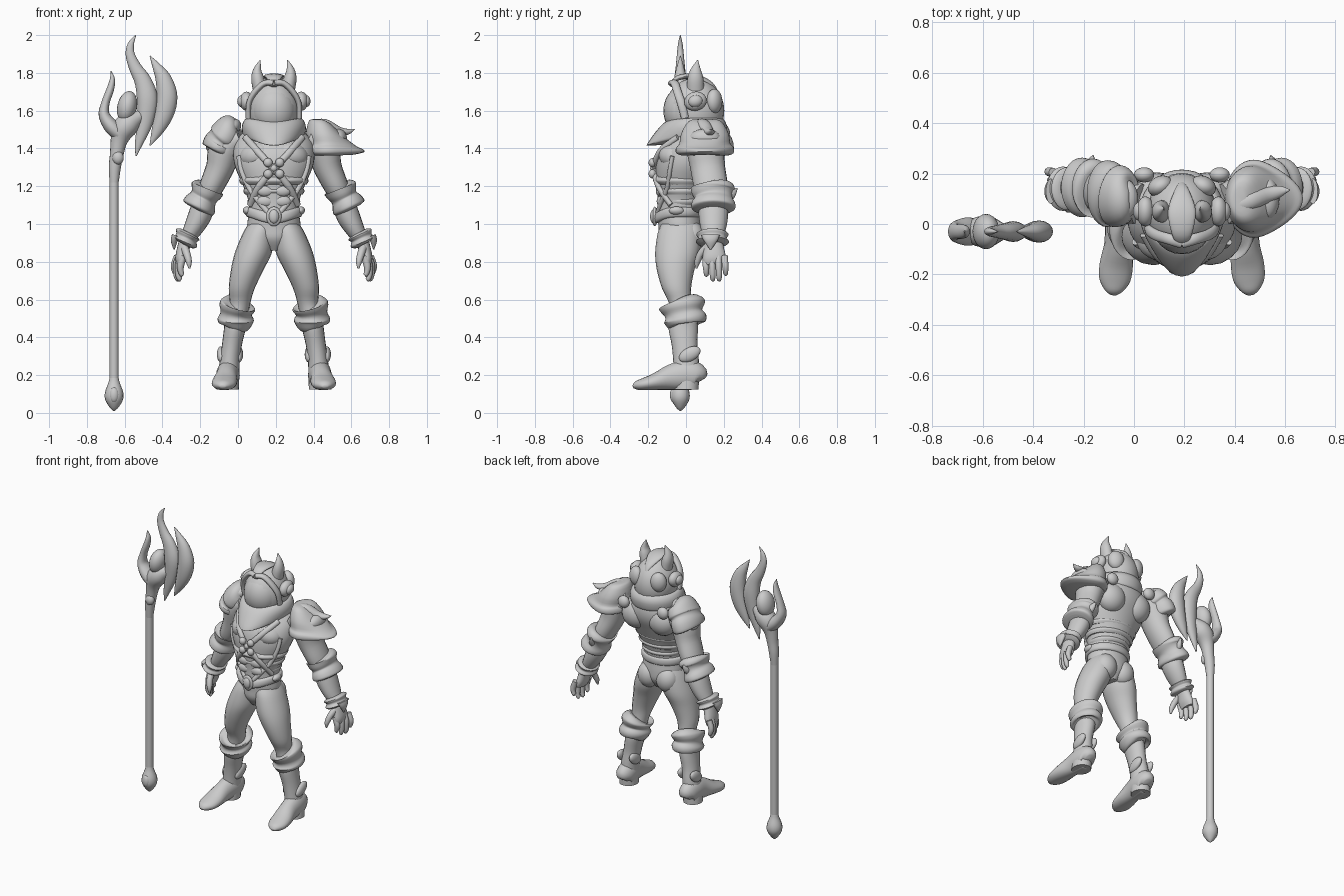
import bpy, bmesh, math
from mathutils import Vector, Euler, Matrix

BODY = 0.19      # x of the figure's centre line
STAFF_Y = -0.03

grey = bpy.data.materials.new("plain grey")
grey.diffuse_color = (0.6, 0.6, 0.6, 1)


def finish(name, bm, x=0.0, mirror=False, angle=50):
    bmesh.ops.recalc_face_normals(bm, faces=bm.faces)
    me = bpy.data.meshes.new(name)
    bm.to_mesh(me)
    bm.free()
    for p in me.polygons:
        p.use_smooth = True
    me.set_sharp_from_angle(angle=math.radians(angle))
    me.materials.append(grey)
    ob = bpy.data.objects.new(name, me)
    ob.location.x = x
    bpy.context.collection.objects.link(ob)
    if mirror:
        m = ob.modifiers.new("mirror", 'MIRROR')
        m.use_mirror_merge = False
    return ob


def skin(name, rings, **kw):
    """Closed surface through rings of points."""
    bm = bmesh.new()
    vs = [[bm.verts.new(p) for p in r] for r in rings]
    n = len(vs[0])
    for a, b in zip(vs, vs[1:]):
        for i in range(n):
            bm.faces.new((a[i], a[(i + 1) % n], b[(i + 1) % n], b[i]))
    bm.faces.new(vs[0])
    bm.faces.new(vs[-1])
    return finish(name, bm, **kw)


def spline(pts, k=4):
    """Smooth curve through tuples of any length."""
    out = []
    for i in range(len(pts) - 1):
        p0, p1, p2, p3 = (pts[max(0, min(len(pts) - 1, i + j))] for j in (-1, 0, 1, 2))
        for s in range(k):
            t = s / k
            out.append([0.5 * (2 * b + (c - a) * t + (2 * a - 5 * b + 4 * c - d) * t * t
                               + (3 * b - a - 3 * c + d) * t ** 3)
                        for a, b, c, d in zip(p0, p1, p2, p3)])
    return out + [list(pts[-1])]


def loft(name, pts, ref=(0, 1, 0), n=20, k=4, floor=0.0, flat=False, **kw):
    """Elliptical sections (x, y, z, a, b) swept along a path; b lies along ref."""
    c = spline(pts, k)
    rings = []
    for i, (x, y, z, a, b) in enumerate(c):
        t = (Vector(c[min(i + 1, len(c) - 1)][:3]) - Vector(c[max(i - 1, 0)][:3])).normalized()
        if flat:
            t = Vector((0, 0, 1))
        v = Vector(ref)
        v = (v - t * v.dot(t)).normalized()
        u = v.cross(t)
        a, b = max(a, .002), max(b, .002)
        ring = []
        for j in range(n):
            w = 2 * math.pi * j / n
            p = Vector((x, y, z)) + u * a * math.cos(w) + v * b * math.sin(w)
            p.z = max(p.z, floor)
            ring.append(p)
        rings.append(ring)
    return skin(name, rings, **kw)


def pointed(name, sections, heading, n=40, **kw):
    """Stacked rings (cx, cy, z, along, across, push, drop) drawn to a point at the heading."""
    h = math.radians(heading)
    f, s = Vector((math.cos(h), math.sin(h), 0)), Vector((-math.sin(h), math.cos(h), 0))
    rings = []
    for cx, cy, z, ra, rb, push, drop in spline(sections, 3):
        ring = []
        for j in range(n):
            w = 2 * math.pi * j / n
            p = max(0, math.cos(w)) ** 3
            ring.append(Vector((cx, cy, z - drop * p)) + f * (ra * math.cos(w) + push * p)
                        + s * rb * math.sin(w))
        rings.append(ring)
    return skin(name, rings, **kw)


def ball(name, c, r, rot=(0, 0, 0), x=BODY, **kw):
    bm = bmesh.new()
    m = (Matrix.Translation(c) @ Euler([math.radians(d) for d in rot]).to_matrix().to_4x4()
         @ Matrix.Diagonal((*r, 1)))
    bmesh.ops.create_uvsphere(bm, u_segments=24, v_segments=14, radius=1, matrix=m)
    return finish(name, bm, x=x, **kw)


B = dict(x=BODY)
M = dict(x=BODY, mirror=True)

# Torso
TORSO = [(0, -.03, .86, .04, .07), (0, -.03, .92, .11, .11), (0, -.03, .98, .14, .115),
         (0, -.035, 1.05, .135, .115), (0, -.03, 1.12, .135, .12), (0, -.02, 1.2, .162, .135),
         (0, 0, 1.3, .205, .16), (0, .025, 1.38, .215, .17), (0, .05, 1.45, .195, .15),
         (0, .07, 1.52, .12, .11), (0, .07, 1.56, .07, .08)]
loft("torso", TORSO, n=40, flat=True, **B)


def front(x, z, side=-1):
    """y of the torso surface at x, z."""
    s = min(spline(TORSO, 8), key=lambda q: abs(q[2] - z))
    return s[1] + side * s[4] * math.sqrt(max(0, 1 - (x / s[3]) ** 2))


ball("chest_muscle", (.085, -.05, 1.365), (.1, .095, .075), (0, 15, 0), **M)
ball("shoulder_blade", (.1, .12, 1.38), (.1, .085, .1), **M)
ball("buttock", (.07, .03, .93), (.075, .07, .085), **M)
for i, z in enumerate((1.12, 1.175, 1.23)):
    ball("belly_muscle", (.045, front(.045, z) + .01, z), (.045, .022, .03), **M)
    r = .14 + .022 * i
    loft("waist_fold", [(0, -.022, z - .02, r - .01, .105 + .015 * i), (0, -.022, z, r, .122 + .015 * i),
                        (0, -.022, z + .02, r - .01, .105 + .015 * i)], n=32, flat=True, **B)

# Crossed chest straps, side straps and clasp
for s in (-1, 1):
    path = [(-.15, 1.46), (-.10, 1.40), (-.05, 1.345), (0, 1.29), (.05, 1.235), (.09, 1.18), (.125, 1.1)]
    loft("chest_strap", [(s * x, front(x, z) - .008, z, .018, .014) for x, z in path], **B)
path = [(.185, 1.36), (.17, 1.28), (.13, 1.19), (.08, 1.12), (.03, 1.06)]
loft("side_strap", [(x, front(x, z) - .003, z, .014, .012) for x, z in path], **M)
for dz in (-.03, .03):
    ball("clasp_bead", (.031, -.178, 1.295 + dz), (.024, .02, .024), **M)
ball("clasp_centre", (0, -.17, 1.295), (.02, .02, .02), **B)

# Belt and buckle
pointed("belt", [(0, -.035, 1.035, .11, .13, 0, .03), (0, -.035, 1.04, .123, .145, .005, .035),
                 (0, -.035, 1.06, .128, .152, .008, .035), (0, -.035, 1.085, .123, .146, .005, .03),
                 (0, -.035, 1.09, .1, .12, 0, .02)], -90, **B)
ball("belt_tip", (.14, -.05, 1.07), (.025, .04, .022), (0, -30, 0), **M)
ball("buckle_rim", (0, -.165, 1.04), (.04, .014, .052), **B)
ball("buckle_gem", (0, -.172, 1.04), (.027, .018, .037), **B)

# Legs, feet and boot cuffs
loft("leg", [(.06, -.03, 1.0, .075, .1), (.08, -.035, .95, .085, .115), (.108, -.045, .85, .098, .118),
             (.14, -.055, .76, .087, .1), (.17, -.05, .66, .069, .077), (.18, -.03, .58, .055, .06),
             (.2, -.015, .5, .06, .07), (.206, -.015, .45, .058, .078), (.222, -.008, .36, .053, .068),
             (.233, 0, .28, .053, .068), (.24, .002, .2, .057, .068), (.245, 0, .125, .06, .066)],
     flat=True, **M)
loft("foot", [(.24, .078, .17, .03, .03), (.24, .06, .19, .07, .055), (.243, 0, .2, .08, .062),
              (.25, -.08, .187, .068, .058), (.26, -.16, .165, .046, .066), (.266, -.22, .152, .034, .062),
              (.27, -.26, .145, .024, .04), (.272, -.28, .138, .008, .015)],
     ref=(1, 0, 0), floor=.122, **M)
loft("boot_cuff", [(.205, .0, .46, .06, .075), (.203, -.002, .468, .085, .1), (.202, -.005, .495, .096, .115),
                   (.2, -.012, .525, .083, .1), (.195, -.018, .555, .095, .118), (.19, -.022, .575, .092, .122),
                   (.188, -.024, .58, .062, .08)], n=28, **M)
for x in (.185, .28):
    ball("ankle_fin", (x, .02, .31), (.022, .062, .036), (28, 0, 0), **M)

# Arms, cuffs and hands
loft("arm", [(.17, .08, 1.46, .06, .08), (.25, .1, 1.41, .09, .1), (.285, .115, 1.3, .075, .092),
             (.325, .13, 1.21, .066, .09), (.358, .14, 1.14, .058, .078), (.39, .145, 1.05, .062, .078),
             (.425, .145, .98, .052, .068), (.46, .145, .92, .038, .05), (.477, .147, .88, .033, .052),
             (.492, .15, .82, .03, .062), (.497, .152, .785, .018, .055)], **M)
loft("elbow_cuff", [(.345, .14, 1.2, .06, .08), (.35, .142, 1.19, .088, .115), (.358, .142, 1.17, .084, .112),
                    (.372, .145, 1.14, .072, .1), (.388, .145, 1.11, .086, .115), (.4, .145, 1.085, .088, .115),
                    (.405, .145, 1.075, .06, .08)], n=28, **M)
loft("elbow_spike", [(.37, .2, 1.14, .04, .03), (.36, .24, 1.165, .03, .02), (.352, .272, 1.19, .002, .002)],
     ref=(1, 0, 0), **M)
loft("wrist_cuff", [(.45, .14, .955, .045, .06), (.455, .14, .945, .068, .085), (.464, .14, .925, .058, .074),
                    (.472, .14, .905, .07, .088), (.478, .14, .893, .045, .06)], n=28, **M)
loft("wrist_point", [(.52, .13, .94, .02, .05), (.528, .13, .91, .018, .035), (.528, .13, .865, .003, .004)], **M)
for i in range(4):
    y, x, tip = .103 + .034 * i, .478 + .011 * i, (.725, .7, .7, .73)[i]
    loft("finger", [(x, y, .83, .018, .018), (x + .015, y + .002, .785, .019, .018),
                    (x + .016, y + .004, tip + .03, .016, .016), (x + .008, y + .005, tip + .005, .012, .012),
                    (x + .004, y + .005, tip, .004, .004)], n=10, **M)
loft("thumb", [(.475, .12, .88, .022, .025), (.462, .08, .845, .02, .02), (.45, .06, .8, .016, .016),
               (.447, .055, .765, .005, .005)], n=10, **M)

# Head: helmet, visor, brow, ears and rear lenses
ball("helmet", (0, .045, 1.6), (.138, .158, .172), **B)
ball("visor", (0, -.005, 1.6), (.118, .115, .135), **B)
loft("brow", [(.135, -.005, 1.56, .014, .02), (.132, -.025, 1.64, .014, .022), (.1, -.045, 1.7, .016, .022),
              (.05, -.06, 1.745, .016, .022), (0, -.075, 1.745, .016, .022)], **M)
loft("crest", [(0, -.085, 1.73, .018, .008), (0, -.04, 1.775, .04, .014), (0, .05, 1.78, .055, .014),
               (0, .13, 1.74, .03, .014), (0, .17, 1.69, .005, .005)], ref=(0, 0, 1), **B)
loft("ear", [(.075, .05, 1.71, .036, .045), (.086, .05, 1.77, .034, .042), (.088, .052, 1.815, .022, .028),
             (.072, .062, 1.868, .002, .002)], **M)
ball("ear_cup", (.145, .05, 1.65), (.036, .06, .05), (15, 0, 0), **M)
ball("ear_disc", (.168, .05, 1.65), (.026, .038, .032), (15, 0, 0), **M)
ball("rear_lens", (.085, .15, 1.65), (.052, .04, .065), (0, 0, -25), **M)

# Cowl with a beak-like point in front
pointed("cowl", [(0, .045, 1.545, .11, .11, 0, 0), (0, .045, 1.56, .145, .145, .01, .02),
                 (0, .045, 1.525, .17, .168, .03, .03), (0, .045, 1.475, .165, .165, .085, .05),
                 (0, .045, 1.455, .15, .15, .09, .04), (0, .045, 1.45, .1, .1, .06, .03)], -90, **B)
ball("collar_knob", (.15, .195, 1.47), (.04, .03, .04), **M)

# Large flared shoulder guard with its horn
pointed("flared_guard", [(.23, .1, 1.555, .02, .03, 0, 0), (.245, .1, 1.545, .06, .085, 0, .02),
                         (.265, .1, 1.48, .095, .125, .02, .025), (.28, .1, 1.425, .1, .135, .06, .015),
                         (.285, .1, 1.405, .112, .152, .075, .01), (.285, .1, 1.375, .112, .152, .08, -.005),
                         (.285, .1, 1.362, .08, .12, .06, -.005)], 0, **B)
loft("guard_horn", [(.2, .07, 1.53, .02, .03), (.27, .09, 1.53, .026, .035), (.34, .115, 1.495, .022, .03),
                    (.39, .13, 1.488, .016, .022), (.428, .135, 1.502, .002, .002)], **B)
ball("guard_plate", (.335, .1, 1.45), (.05, .085, .055), (0, 35, 0), **B)

# Layered shoulder guard on the other side
loft("layered_guard", [(-.2, .1, 1.535, .03, .04), (-.225, .1, 1.52, .07, .1), (-.255, .11, 1.47, .088, .125),
                       (-.27, .115, 1.45, .08, .115), (-.285, .12, 1.425, .088, .13), (-.3, .12, 1.39, .084, .13),
                       (-.305, .12, 1.38, .06, .1)], n=28, **B)
ball("guard_boss", (-.23, .1, 1.51), (.06, .08, .045), (0, -30, 0), **B)
ball("guard_scale", (-.325, .12, 1.435), (.03, .07, .055), (0, 25, 0), **B)


# Staff
def tube(name, pts, depth):
    loft(name, [(x, STAFF_Y, z, r, max(.002, r * depth)) for x, z, r in pts], n=16)


tube("staff_shaft", [(-.656, .13, .024), (-.656, .6, .024), (-.656, 1.0, .024), (-.656, 1.24, .024)], 1)
tube("staff_foot", [(-.656, .01, .003), (-.656, .03, .024), (-.656, .07, .047), (-.656, .11, .048),
                    (-.656, .16, .03), (-.656, .185, .024)], 1)
ball("foot_gem", (-.656, STAFF_Y - .035, .095), (.025, .02, .04), x=0)
tube("staff_socket", [(-.656, 1.22, .024), (-.652, 1.3, .032), (-.642, 1.37, .036), (-.63, 1.44, .045),
                      (-.607, 1.5, .062), (-.57, 1.54, .06), (-.525, 1.57, .035), (-.49, 1.6, .01)], 1)
ball("socket_knob", (-.635, STAFF_Y - .025, 1.35), (.03, .025, .035), x=0)
tube("staff_horn", [(-.61, 1.46, .035), (-.665, 1.51, .04), (-.708, 1.575, .03), (-.702, 1.64, .022),
                    (-.677, 1.71, .02), (-.665, 1.765, .014), (-.672, 1.81, .002)], 1.4)
ball("staff_orb", (-.587, STAFF_Y, 1.62), (.052, .07, .085), (0, 12, 0), x=0)
tube("inner_flame", [(-.54, 1.36, .003), (-.524, 1.43, .022), (-.492, 1.54, .042), (-.48, 1.66, .055),
                     (-.503, 1.755, .045), (-.545, 1.83, .033), (-.571, 1.9, .024), (-.566, 1.955, .016),
                     (-.54, 2.0, .002)], .75)
tube("outer_flame", [(-.466, 1.415, .003), (-.429, 1.49, .03), (-.392, 1.58, .05), (-.376, 1.675, .055),
                     (-.394, 1.765, .043), (-.429, 1.83, .024), (-.466, 1.89, .002)], .8)
